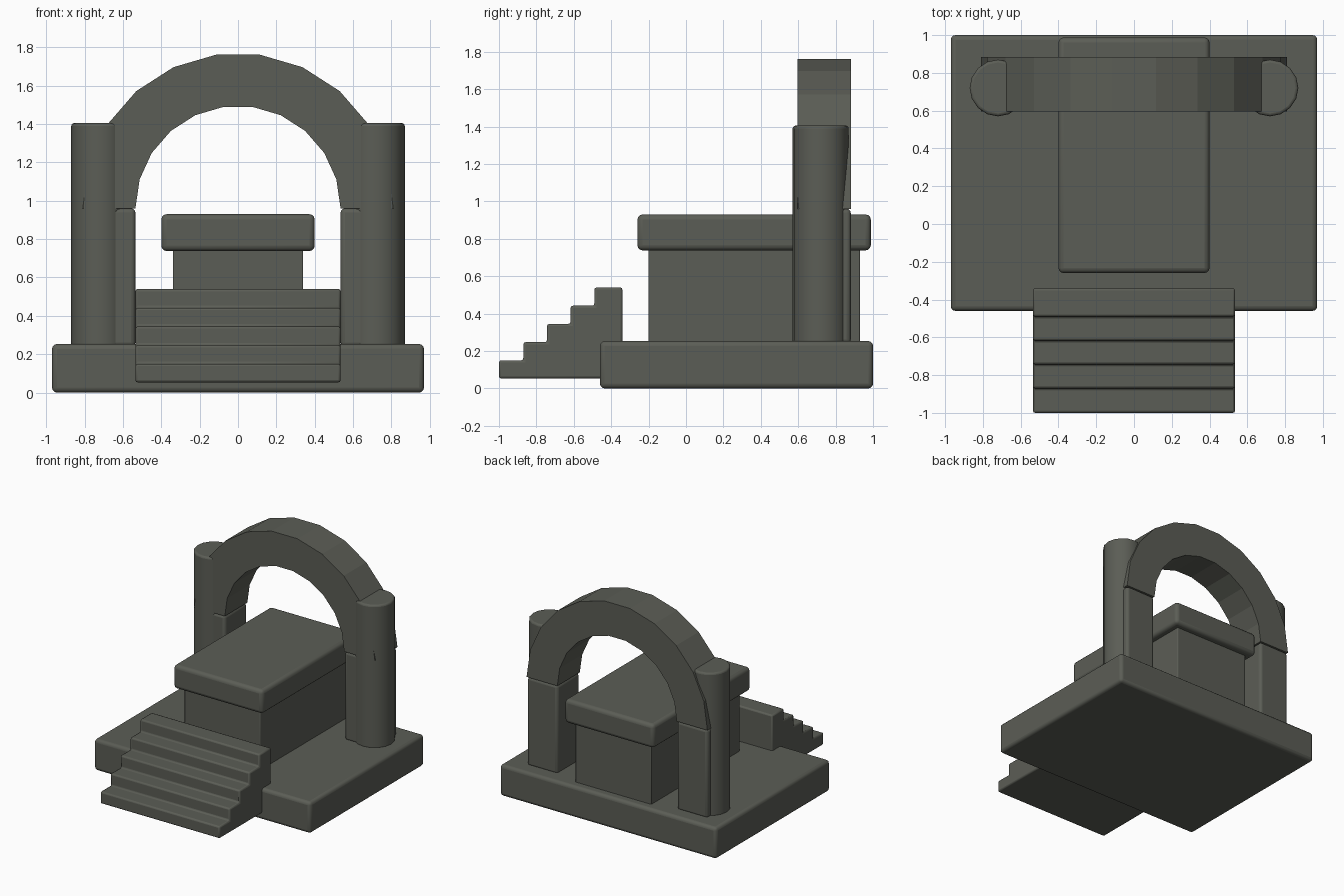
import bpy, bmesh, math

if "Cube" in bpy.data.objects:
    bpy.data.objects.remove(bpy.data.objects["Cube"])

# One stone colour for the whole model
stone = bpy.data.materials.new("dark olive stone")
stone.diffuse_color = (0.105, 0.11, 0.092, 1)
stone.use_nodes = True
stone.node_tree.nodes["Principled BSDF"].inputs["Base Color"].default_value = stone.diffuse_color


def finish(name, bm, bevel=0.0, segments=3):
    bmesh.ops.recalc_face_normals(bm, faces=bm.faces[:])
    mesh = bpy.data.meshes.new(name)
    bm.to_mesh(mesh)
    bm.free()
    mesh.materials.append(stone)
    ob = bpy.data.objects.new(name, mesh)
    bpy.context.collection.objects.link(ob)
    if bevel:
        mod = ob.modifiers.new("soft_edges", 'BEVEL')
        mod.width = bevel
        mod.segments = segments
        mod.limit_method = 'ANGLE'
        mod.angle_limit = math.radians(40)
        bpy.ops.object.select_all(action='DESELECT')
        ob.select_set(True)
        bpy.context.view_layer.objects.active = ob
        bpy.ops.object.shade_smooth_by_angle(angle=math.radians(35))
    return ob


def box(name, x, y, z, bevel):
    bm = bmesh.new()
    bmesh.ops.create_cube(bm, size=1)
    for v in bm.verts:
        for i, (a, b) in enumerate((x, y, z)):
            v.co[i] = a if v.co[i] < 0 else b
    return finish(name, bm, bevel)


def prism(name, points, offset, bevel=0.0):
    bm = bmesh.new()
    face = bm.faces.new([bm.verts.new(p) for p in points])
    ext = bmesh.ops.extrude_face_region(bm, geom=[face])
    moved = [g for g in ext["geom"] if isinstance(g, bmesh.types.BMVert)]
    bmesh.ops.translate(bm, verts=moved, vec=offset)
    return finish(name, bm, bevel, 2)


# Base and altar
box("base_slab", (-0.97, 0.97), (-0.46, 1.0), (0.0, 0.253), 0.025)
box("altar_body", (-0.34, 0.34), (-0.2, 0.93), (0.24, 0.75), 0.006)
box("altar_top", (-0.4, 0.4), (-0.26, 0.988), (0.738, 0.93), 0.028)

# Stairs: stepped side profile pushed across x
fronts = [-1.0, -0.87, -0.743, -0.617, -0.49, -0.34]
tops = [0.15, 0.247, 0.345, 0.442, 0.54]
profile = [(-0.535, fronts[0], 0.053)]
for i, top in enumerate(tops):
    profile += [(-0.535, fronts[i], top), (-0.535, fronts[i + 1], top)]
profile.append((-0.535, fronts[-1], 0.053))
prism("stairs", profile, (1.07, 0, 0), 0.012)

# Arch: half ring of eleven segments
N = 11
angles = [math.pi * i / N for i in range(N + 1)]
ring = [(0.81 * math.cos(a), 0.595, 0.96 + 0.81 * math.sin(a)) for a in angles]
ring += [(0.535 * math.cos(a), 0.595, 0.96 + 0.535 * math.sin(a)) for a in reversed(angles)]
prism("arch", ring, (0, 0.288, 0))

# Piers under the arch and round pillars outside them
for side, s in (("left", -1), ("right", 1)):
    box(side + "_pier", tuple(sorted((s * 0.535, s * 0.808))), (0.597, 0.881), (0.24, 0.96), 0.022)
    bm = bmesh.new()
    bmesh.ops.create_cone(bm, cap_ends=True, segments=16, radius1=0.15, radius2=0.15, depth=1.165)
    bmesh.ops.translate(bm, verts=bm.verts[:], vec=(s * 0.72, 0.72, 0.8225))
    finish(side + "_pillar", bm, 0.015)
